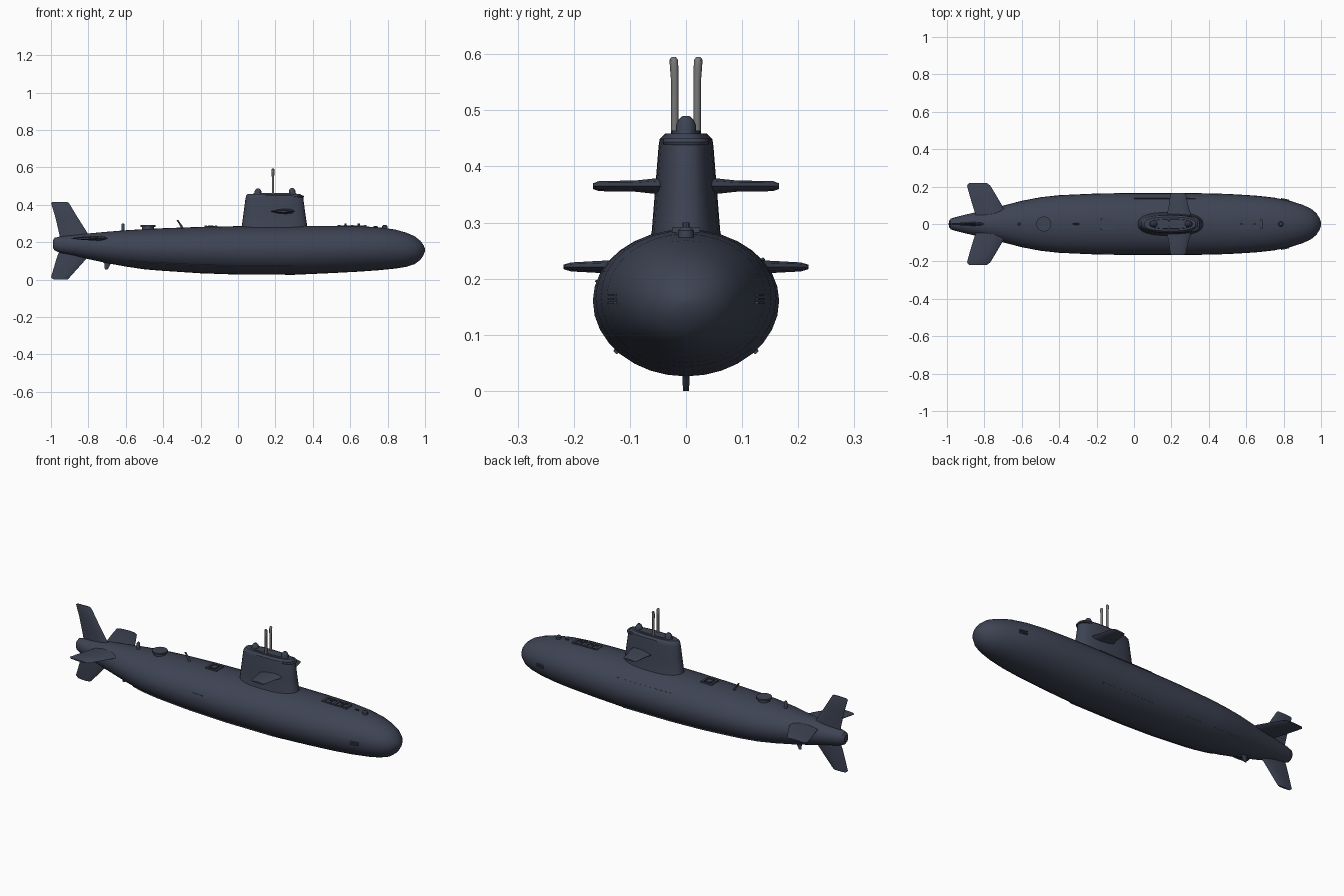
import bpy, bmesh, math
from mathutils import Vector, Matrix


def material(name, rgb):
    m = bpy.data.materials.new(name)
    m.diffuse_color = (*rgb, 1)
    return m


NAVY = material("dark navy", (0.048, 0.057, 0.088))
GREY = material("mast grey", (0.19, 0.19, 0.19))


def finish(name, bm, mat=NAVY, angle=35):
    bmesh.ops.recalc_face_normals(bm, faces=bm.faces)
    me = bpy.data.meshes.new(name)
    bm.to_mesh(me)
    bm.free()
    me.materials.append(mat)
    ob = bpy.data.objects.new(name, me)
    bpy.context.collection.objects.link(ob)
    bpy.ops.object.select_all(action='DESELECT')
    ob.select_set(True)
    bpy.context.view_layer.objects.active = ob
    bpy.ops.object.shade_smooth_by_angle(angle=math.radians(angle))
    return ob


def loft(name, rings, mat=NAVY, angle=35):
    bm = bmesh.new()
    loops = [[bm.verts.new(p) for p in r] for r in rings]
    n = len(loops[0])
    for a, b in zip(loops, loops[1:]):
        for i in range(n):
            bm.faces.new((a[i], a[(i + 1) % n], b[(i + 1) % n], b[i]))
    bm.faces.new(loops[0])
    bm.faces.new(loops[-1])
    return finish(name, bm, mat, angle)


def box(name, centre, size, rot=None):
    bm = bmesh.new()
    m = Matrix.Translation(centre) @ (rot or Matrix()) @ Matrix.Diagonal((*size, 1))
    bmesh.ops.create_cube(bm, size=1, matrix=m)
    return finish(name, bm)


def tube(name, path, mat=NAVY, sides=12):
    # path: (x, y, z, radius), stacked horizontal circles
    return loft(name, [[(x + r * math.cos(t * math.tau / sides), y + r * math.sin(t * math.tau / sides), z)
                        for t in range(sides)] for x, y, z, r in path], mat)


# hull stations: x, half width, top z, bottom z
STATIONS = [
    (-0.99, 0.016, 0.210, 0.170), (-0.98, 0.028, 0.224, 0.156), (-0.95, 0.038, 0.231, 0.143),
    (-0.88, 0.055, 0.238, 0.130), (-0.80, 0.075, 0.247, 0.110), (-0.70, 0.098, 0.256, 0.088),
    (-0.60, 0.124, 0.264, 0.070), (-0.50, 0.143, 0.270, 0.055), (-0.40, 0.154, 0.275, 0.047),
    (-0.20, 0.163, 0.282, 0.034), (0.00, 0.166, 0.286, 0.027), (0.30, 0.166, 0.288, 0.026),
    (0.50, 0.161, 0.288, 0.035), (0.65, 0.152, 0.286, 0.043), (0.75, 0.141, 0.280, 0.050),
    (0.84, 0.122, 0.268, 0.059), (0.90, 0.103, 0.251, 0.069), (0.945, 0.083, 0.232, 0.083),
    (0.975, 0.058, 0.208, 0.106), (0.992, 0.032, 0.184, 0.131), (1.0, 0.008, 0.165, 0.153)]


def hull_at(x):
    for a, b in zip(STATIONS, STATIONS[1:]):
        if x <= b[0]:
            t = (x - a[0]) / (b[0] - a[0])
            return [p + (q - p) * t for p, q in zip(a[1:], b[1:])]


def hull_point(x, deg, out=0.0):
    w, top, bot = hull_at(x)
    mid = bot + (top - bot) * 0.515
    c, s = math.cos(math.radians(deg)), math.sin(math.radians(deg))
    h = top - mid if s > 0 else mid - bot
    return Vector((x, (w + out) * c, mid + (h + out) * s))


def deck(x):
    return hull_at(x)[1]


loft("hull", [[hull_point(s[0], k * 11.25) for k in range(32)] for s in STATIONS])


# strips that follow the hull skin
def strip(name, x0, x1, deg, half_deg, n=10, out=0.004):
    rings = []
    for k in range(n + 1):
        x = x0 + (x1 - x0) * k / n
        rings.append([hull_point(x, deg - half_deg, -0.004), hull_point(x, deg - half_deg, out),
                      hull_point(x, deg + half_deg, out), hull_point(x, deg + half_deg, -0.004)])
    loft(name, rings)


for side, a in (("left", -42), ("right", 222)):
    strip(side + "_lower_rail", -0.58, 0.30, a, 1.5, 16)
strip("back_side_slot", 0.0, 0.33, 35, 0.9)
strip("front_side_slot", -0.17, -0.11, 164, 0.8, 3)


# sail tower: rounded plan rings
def plan_ring(x0, x1, hw, z, n=28, e=0.8):
    cx, hx = (x0 + x1) / 2, (x1 - x0) / 2
    f = lambda v: math.copysign(abs(v) ** e, v)
    return [(cx + hx * f(math.cos(k * math.tau / n)), hw * f(math.sin(k * math.tau / n)), z)
            for k in range(n)]


loft("sail", [plan_ring(*r) for r in (
    (0.010, 0.378, 0.066, 0.262), (0.020, 0.370, 0.061, 0.285), (0.030, 0.359, 0.055, 0.36),
    (0.040, 0.349, 0.049, 0.435), (0.044, 0.344, 0.047, 0.449), (0.054, 0.330, 0.037, 0.459))])
loft("sail_top_rim", [plan_ring(0.08, 0.315, 0.028, 0.455), plan_ring(0.085, 0.31, 0.025, 0.464)])
loft("sail_front_lip", [plan_ring(0.25, 0.352, 0.040, 0.438), plan_ring(0.25, 0.354, 0.042, 0.444),
                        plan_ring(0.25, 0.350, 0.040, 0.450)])

# domes and masts on the sail
for name, x, top in (("rear_dome", 0.107, 0.488), ("front_dome", 0.290, 0.490)):
    tube(name, [(x, 0, 0.45, 0.018), (x, 0, top - 0.016, 0.018), (x, 0, top - 0.006, 0.013),
                (x, 0, top, 0.006)])
for s, name in ((-1, "front_mast"), (1, "back_mast")):
    y = s * 0.020
    tube(name, [(0.187, y, 0.45, 0.0065), (0.187, y, 0.55, 0.0065), (0.187, y + s * 0.001, 0.575, 0.0075),
                (0.187, y + s * 0.002, 0.59, 0.0075), (0.187, y + s * 0.002, 0.595, 0.004)], GREY)


# fins: streamlined sections given as (span, trailing x, leading x, half thickness)
def fin(name, sections, place):
    rings = []
    for span, x0, x1, t in sections:
        prof = [(0, 0.12), (0.3, 0.75), (0.65, 1), (0.9, 0.65), (1, 0)]
        pts = [(u, v) for u, v in prof] + [(u, -v) for u, v in prof[-2::-1]]
        rings.append([place(x0 + (x1 - x0) * u, span, v * t) for u, v in pts])
    loft(name, rings)


vertical = lambda x, s, t: (x, t, s)
fin("upper_rudder", [(0.19, -0.945, -0.765, 0.012), (0.25, -0.957, -0.805, 0.010), (0.34, -0.978, -0.862, 0.008),
                     (0.408, -0.999, -0.903, 0.006), (0.415, -0.992, -0.912, 0.003)], vertical)
fin("lower_rudder", [(0.18, -0.945, -0.765, 0.009), (0.12, -0.968, -0.803, 0.008),
                     (0.012, -1.0, -0.900, 0.006), (0.0, -0.985, -0.912, 0.005)], vertical)
fin("keel_skeg", [(0.11, -0.735, -0.655, 0.007), (0.085, -0.715, -0.68, 0.006),
                  (0.055, -0.712, -0.697, 0.004)], vertical)
for s, side in ((-1, "front"), (1, "back")):
    fin(side + "_stern_plane", [(0.03, -0.84, -0.69, 0.014), (0.09, -0.86, -0.70, 0.013),
                                (0.15, -0.878, -0.735, 0.011), (0.205, -0.893, -0.768, 0.008),
                                (0.218, -0.882, -0.785, 0.004)],
        lambda x, y, t, s=s: (x, s * y, 0.221 + t))
    fin(side + "_sail_plane", [(0.03, 0.175, 0.305, 0.016), (0.062, 0.178, 0.302, 0.013),
                               (0.09, 0.185, 0.292, 0.010), (0.155, 0.193, 0.278, 0.009),
                               (0.166, 0.2, 0.270, 0.005)],
        lambda x, y, t, s=s: (x, s * y, 0.365 + t))
    # bow sensor slats
    for k in range(3):
        box(f"{side}_bow_slat_{k}", (0.808, s * 0.128, 0.157 + k * 0.007), (0.045, 0.012, 0.004),
            Matrix.Rotation(-s * 0.2, 4, 'Z'))

# deck fittings
tube("aft_rescue_disc", [(-0.482, 0, 0.255, 0.032), (-0.482, 0, 0.281, 0.032), (-0.482, 0, 0.282, 0.040),
                         (-0.482, 0, 0.291, 0.040)], sides=20)
tube("aft_post", [(-0.615, 0, 0.255, 0.009), (-0.615, 0, 0.293, 0.009), (-0.615, 0, 0.300, 0.005)])
tube("leaning_mast", [(-0.295, 0, 0.27, 0.007), (-0.305, 0, 0.29, 0.006), (-0.325, 0, 0.32, 0.005)])
tube("bow_bollard", [(0.785, 0, 0.26, 0.014), (0.785, 0, 0.286, 0.014), (0.785, 0, 0.292, 0.008)])
box("bow_capstan_pin", (0.735, 0, deck(0.735)), (0.02, 0.006, 0.012))

# raised hatch frame behind the sail
for s in (-1, 1):
    box(f"mid_hatch_side_{s + 1}", (-0.145, s * 0.026, deck(-0.145)), (0.07, 0.008, 0.01))
    box(f"mid_hatch_end_{s + 1}", (-0.145 + s * 0.028, 0, deck(-0.145)), (0.012, 0.058, 0.012))
box("mid_hatch_lid", (-0.145, 0, deck(-0.145)), (0.03, 0.03, 0.012))

# slatted loading grille ahead of the sail
for k in range(5):
    box(f"fore_grille_bar_{k}", (0.54 + k * 0.035, 0, deck(0.6)), (0.014, 0.05, 0.01))
for s in (-1, 1):
    box(f"fore_grille_rail_{s + 1}", (0.61, s * 0.022, deck(0.6) - 0.001), (0.155, 0.006, 0.009))
for k, x in enumerate((0.575, 0.645)):
    tube(f"fore_cleat_{k}", [(x, 0, 0.275, 0.007), (x, 0, 0.300, 0.006)], sides=8)
